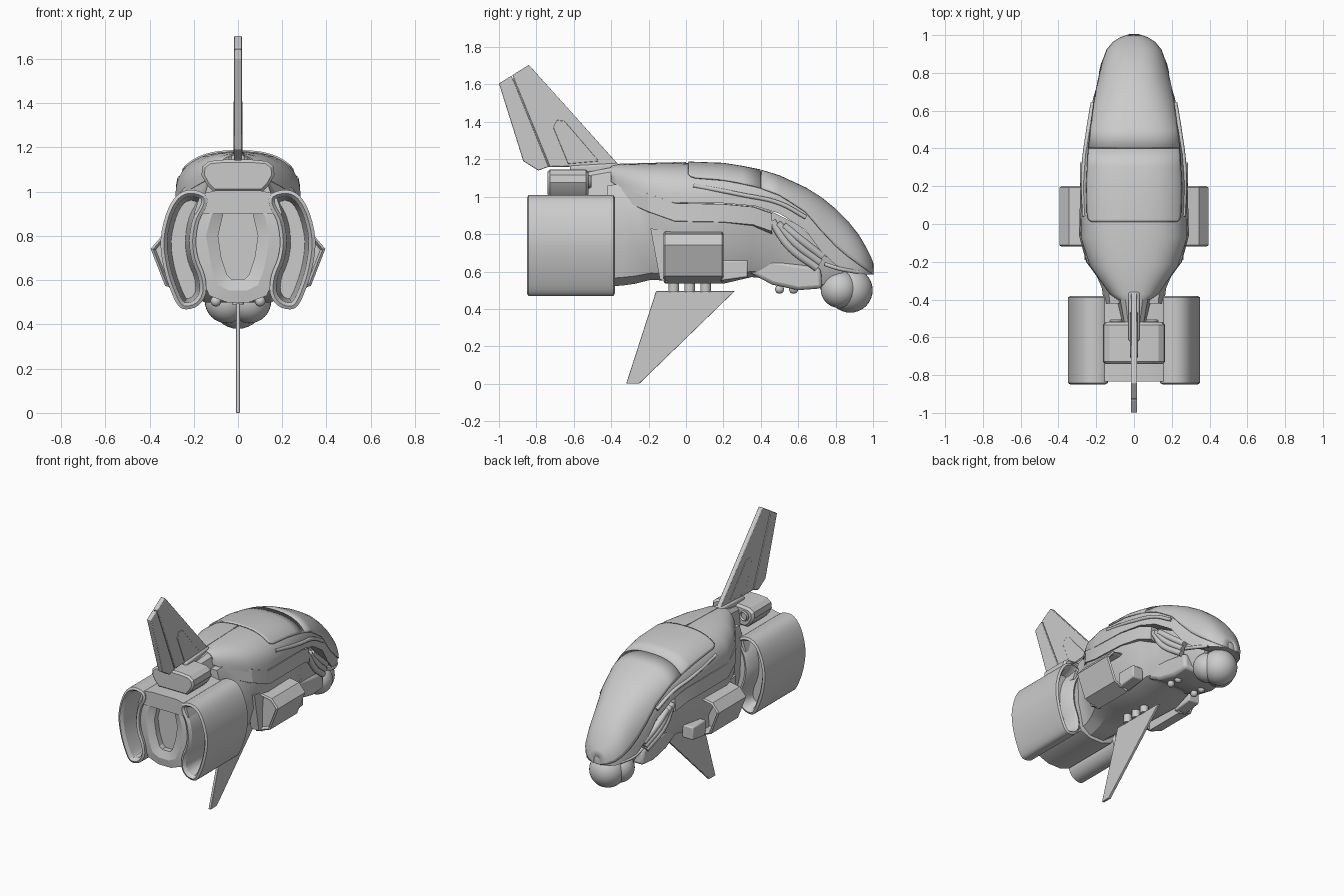
import bpy, bmesh, math
from mathutils import Vector

if "Cube" in bpy.data.objects:
    bpy.data.objects.remove(bpy.data.objects["Cube"])


def finish(name, bm, angle=32, mirror=False, bevel=0):
    bmesh.ops.recalc_face_normals(bm, faces=bm.faces[:])
    for f in bm.faces:
        f.smooth = True
    for e in bm.edges:
        e.smooth = e.calc_face_angle(0) < math.radians(angle)
    me = bpy.data.meshes.new(name)
    bm.to_mesh(me)
    bm.free()
    ob = bpy.data.objects.new(name, me)
    bpy.context.collection.objects.link(ob)
    if mirror:
        ob.modifiers.new("Mirror", 'MIRROR')
    if bevel:
        b = ob.modifiers.new("Bevel", 'BEVEL')
        b.width, b.segments, b.limit_method = bevel, 2, 'ANGLE'
    return ob


def loft(name, rings, closed=True, **kw):
    """Skin a list of equal-length point rings, capping closed ones."""
    bm = bmesh.new()
    vs = [[bm.verts.new(p) for p in r] for r in rings]
    n = len(vs[0])
    for a, b in zip(vs, vs[1:]):
        for i in range(n if closed else n - 1):
            j = (i + 1) % n
            bm.faces.new((a[i], a[j], b[j], b[i]))
    if closed:
        bm.faces.new(vs[0])
        bm.faces.new(vs[-1])
    return finish(name, bm, **kw)


def at(pts, y):
    return [(x, y, z) for x, z in pts]


def plate(name, pts, x0, x1, **kw):
    """Side profile (y, z) extruded across x."""
    return loft(name, [[(x, y, z) for y, z in pts] for x in (x0, x1)], **kw)


def both(half):
    return half + [(-x, z) for x, z in reversed(half)]


def inset(pts, d):
    out, n = [], len(pts)
    area = sum(pts[i - 1][0] * pts[i][1] - pts[i][0] * pts[i - 1][1] for i in range(n))
    s = 1 if area > 0 else -1
    for i in range(n):
        a, p, b = (Vector(pts[k % n]) for k in (i - 1, i, i + 1))
        u, v = (p - a).normalized(), (b - p).normalized()
        m = Vector((-u.y - v.y, u.x + v.x)).normalized()
        k = max(0.5, m.dot(Vector((-v.y, v.x))))
        out.append(tuple(p + m * s * d / k))
    return out


def round_loop(pts, steps=3):
    out, n = [], len(pts)
    for i in range(n):
        a, b, c, d = (Vector(pts[(i + k) % n]) for k in (-1, 0, 1, 2))
        for s in range(steps):
            t = s / steps
            out.append(tuple(0.5 * (2 * b + (c - a) * t + (2 * a - 5 * b + 4 * c - d) * t * t
                                    + (3 * b - a - 3 * c + d) * t ** 3)))
    return out


def duct(name, outer, inner, y0, y1, d0, d1, floor=0, **kw):
    """Hollow shell along y with a bevelled lip and recess at both ends."""
    mid = [((a + c) / 2, (b + d) / 2) for (a, b), (c, d) in zip(outer, inner)]
    deep = inset(inner, floor) if floor else inner
    seq = [(deep, y0 + d0), (inner, y0 + .02), (mid, y0), (outer, y0 + .008),
           (outer, y1 - .008), (mid, y1), (inner, y1 - .02), (deep, y1 - d1)]
    return loft(name, [at(p, y) for p, y in seq], **kw)


def ball(name, loc, r, mirror=False):
    bm = bmesh.new()
    bmesh.ops.create_uvsphere(bm, u_segments=32, v_segments=16, radius=r)
    bmesh.ops.translate(bm, verts=bm.verts[:], vec=loc)
    return finish(name, bm, mirror=mirror)


def pipe(name, pts, r, res=3):
    for s, side in ((1, "right"), (-1, "left")):
        cu = bpy.data.curves.new(name, 'CURVE')
        cu.dimensions, cu.bevel_depth, cu.bevel_resolution = '3D', r, res
        cu.use_fill_caps = True
        sp = cu.splines.new('BEZIER')
        sp.bezier_points.add(len(pts) - 1)
        for bp, (x, y, z) in zip(sp.bezier_points, pts):
            bp.co = (s * x, y, z)
            bp.handle_left_type = bp.handle_right_type = 'AUTO'
        bpy.context.collection.objects.link(bpy.data.objects.new(name + "_" + side, cu))


# Upper hull stations: y, half width, edge height, top height
HULL = [(-.40, .09, 1.08, 1.165), (-.37, .13, 1.06, 1.172), (-.22, .235, 1.0, 1.178),
        (-.07, .283, .97, 1.182), (.2, .278, .965, 1.172), (.37, .262, .95, 1.145),
        (.5, .242, .91, 1.105), (.64, .217, .82, 1.04), (.72, .20, .71, .99), (.8, .18, .635, .925),
        (.86, .163, .605, .865), (.92, .14, .592, .79), (.96, .11, .585, .725),
        (.985, .07, .583, .675), (1.0, .025, .585, .635)]


def station(y):
    for a, b in zip(HULL, HULL[1:]):
        if y <= b[0]:
            t = (y - a[0]) / (b[0] - a[0])
            return [p + (q - p) * t for p, q in zip(a, b)]
    return HULL[-1]


def arc(y, t0=0.0, grow=0.0, n=24):
    _, w, ze, zt = station(y)
    out = []
    for i in range(n + 1):
        t = t0 + (math.pi - 2 * t0) * i / n
        c, s = math.cos(t), max(0, math.sin(t))
        out.append((math.copysign(abs(c) ** (2 / 2.5), c) * (w + grow), y,
                    ze + s ** (2 / 2.5) * (zt - ze + grow)))
    return out


loft("upper_hull", [arc(h[0]) for h in HULL], angle=40)

# Canopy in two panes with a seam between them
for name, ys in (("canopy_rear", (.012, .025, .05, .2, .3, .398)),
                 ("canopy_front", (.402, .5, .57, .64, .72, .8, .86, .92, .96, .985, 1.0))):
    rings = [arc(y, .6 * (1 - max(0, y)) ** .5 + (.12 if y < .02 else .04 if y < .04 else 0),
                 .004 if y < .95 else 0) for y in ys]
    ob = loft(name, rings, closed=False, angle=40)
    m = ob.modifiers.new("Thickness", 'SOLIDIFY')
    m.thickness, m.offset = .01, 0
plate("spine_seam", [(-.36, 1.16), (0, 1.17), (0, 1.186), (-.36, 1.176)], -.003, .003)

# Lower fuselage: y, half width, top, bottom
rings = []
for y, w, zt, zb in [(-.42, .16, 1.06, .52), (-.34, .17, 1.07, .525), (-.27, .20, 1.05, .535),
                     (-.19, .25, 1.01, .555), (-.06, .285, .98, .55), (.2, .278, .975, .535),
                     (.35, .25, .96, .57), (.46, .20, .92, .56), (.6, .17, .85, .53),
                     (.72, .145, .74, .51), (.84, .10, .66, .53)]:
    h = zt - zb
    rings.append(at(both([(w * .8, zt), (w, zt - .2 * h), (w * .95, zt - .62 * h),
                          (w * .72, zb + .08 * h), (w * .35, zb)]), y))
loft("lower_fuselage", rings, angle=25)
loft("shoulder_panel", [at([(.1, z), (w, z - .005), (w + .006, z - .1), (.1, z - .15)], y)
                        for y, w, z in ((-.36, .13, 1.09), (-.2, .248, 1.02), (-.06, .285, .97),
                                        (.2, .278, .965), (.36, .258, .95), (.46, .235, .915))],
     mirror=True, angle=20)
plate("jaw", [(.33, .6), (.4, .67), (.72, .62), (.73, .51), (.6, .5), (.46, .53)],
      -.17, .17, bevel=.02)

# Nose side pipes and canopy rails
for i in range(3):
    pipe("nose_pipe_%d" % i, [(.215, .46 + .03 * i, .87 - .012 * i),
                              (.212 - .004 * i, .55 + .035 * i, .735 + .015 * i),
                              (.175, .70 + .015 * i, .62 + .03 * i)], .022)
pipe("canopy_rail", [(.262, .04, 1.06), (.265, .3, 1.01), (.24, .5, .965), (.217, .64, .89)], .013, 1)
pipe("nose_lip", [(.175, .74, .64), (.17, .82, .615), (.13, .92, .597)], .012, 1)

# Chin sensor balls
ball("chin_ball", (0, .878, .5), .12)
ball("chin_ball_side", (.05, .82, .505), .1, mirror=True)
for i, y in enumerate((.5, .575)):
    ball("belly_light_%d" % i, (.1, y, .505), .024, mirror=True)

# Engine nacelles
banana = round_loop([(.15, .99), (.22, 1.008), (.28, .98), (.325, .9), (.35, .78), (.337, .66),
                     (.307, .56), (.272, .487), (.235, .468), (.18, .485), (.145, .54), (.15, .62),
                     (.18, .7), (.19, .78), (.175, .87), (.14, .94)])
duct("engine_nacelle", banana, inset(banana, .03), -.85, -.38, .3, .1, floor=.018, mirror=True)
core = both([(.06, .98), (.15, .965), (.20, .8), (.16, .6), (.13, .53), (.05, .5)])
oval = both([(.03, .965), (.06, .93), (.09, .8), (.075, .7), (.05, .625), (.03, .605)])
duct("engine_core", core, oval, -.83, -.38, .06, .03, angle=25)
loft("engine_top_bridge", [at(both([(.1, 1.005), (.17, .99), (.2, .9), (.1, .9)]), y)
                           for y in (-.835, -.39)])

# Pack on top of the engines with intakes and neck
pack = both([(.06, 1.145), (.13, 1.138), (.16, 1.115), (.165, 1.075), (.14, 1.03), (.11, 1.0)])
loft("engine_pack", [at(inset(pack, .012), -.74), at(pack, -.728), at(pack, -.535),
                     at(inset(pack, .015), -.52)], angle=30)
ring = [(.095 + .035 * math.cos(k * math.pi / 10), 1.08 + .035 * math.sin(k * math.pi / 10))
        for k in range(20)]
duct("pack_intake", ring, inset(ring, .012), -.56, -.505, .025, .03, mirror=True)
loft("pack_neck", [at(both([(.03, 1.13), (.05, 1.11), (.06, 1.0)]), -.53),
                   at(both([(.05, 1.165), (.08, 1.14), (.1, 1.0)]), -.36)])

# Side pods with open fronts
pod = [(.2, .825), (.345, .80), (.395, .742), (.33, .575), (.22, .535)]
duct("side_pod", pod, inset(pod, .02), -.12, .2, .025, .12, mirror=True, angle=20)
plate("pod_backing", [(-.19, .83), (-.1, .82), (-.1, .54), (-.14, .56)], .2, .262, mirror=True)
plate("pod_front_block", [(.18, .55), (.33, .57), (.33, .66), (.18, .66)], .2, .285,
      mirror=True, bevel=.008)

# Tail fin: main blade, rudder, core and raised panel
plate("tail_fin", [(-.928, 1.65), (-.84, 1.705), (-.36, 1.17), (-.728, 1.16)], -.017, .017, bevel=.004)
plate("tail_rudder", [(-1, 1.605), (-.933, 1.647), (-.734, 1.16), (-.79, 1.14), (-.87, 1.19)],
      -.017, .017, bevel=.004)
plate("tail_core", [(-.96, 1.61), (-.86, 1.67), (-.5, 1.16), (-.8, 1.16)], -.01, .01)
plate("tail_panel", [(-.71, 1.37), (-.69, 1.41), (-.65, 1.405), (-.465, 1.19), (-.63, 1.175)],
      -.02, .02, bevel=.003)
plate("tail_foot", [(-.62, 1.13), (-.36, 1.13), (-.36, 1.18), (-.62, 1.165)], -.03, .03, bevel=.01)

# Belly fin hanging from three pegs
plate("belly_fin", [(-.16, .495), (.26, .495), (-.25, 0), (-.32, 0)], -.009, .009, bevel=.003)
for i, y in enumerate((-.065, .02, .105)):
    disc = [(.028 * math.cos(k * math.pi / 8), y + .028 * math.sin(k * math.pi / 8)) for k in range(16)]
    loft("belly_peg_%d" % i, [[(a, b, z) for a, b in disc] for z in (.49, .58)])
